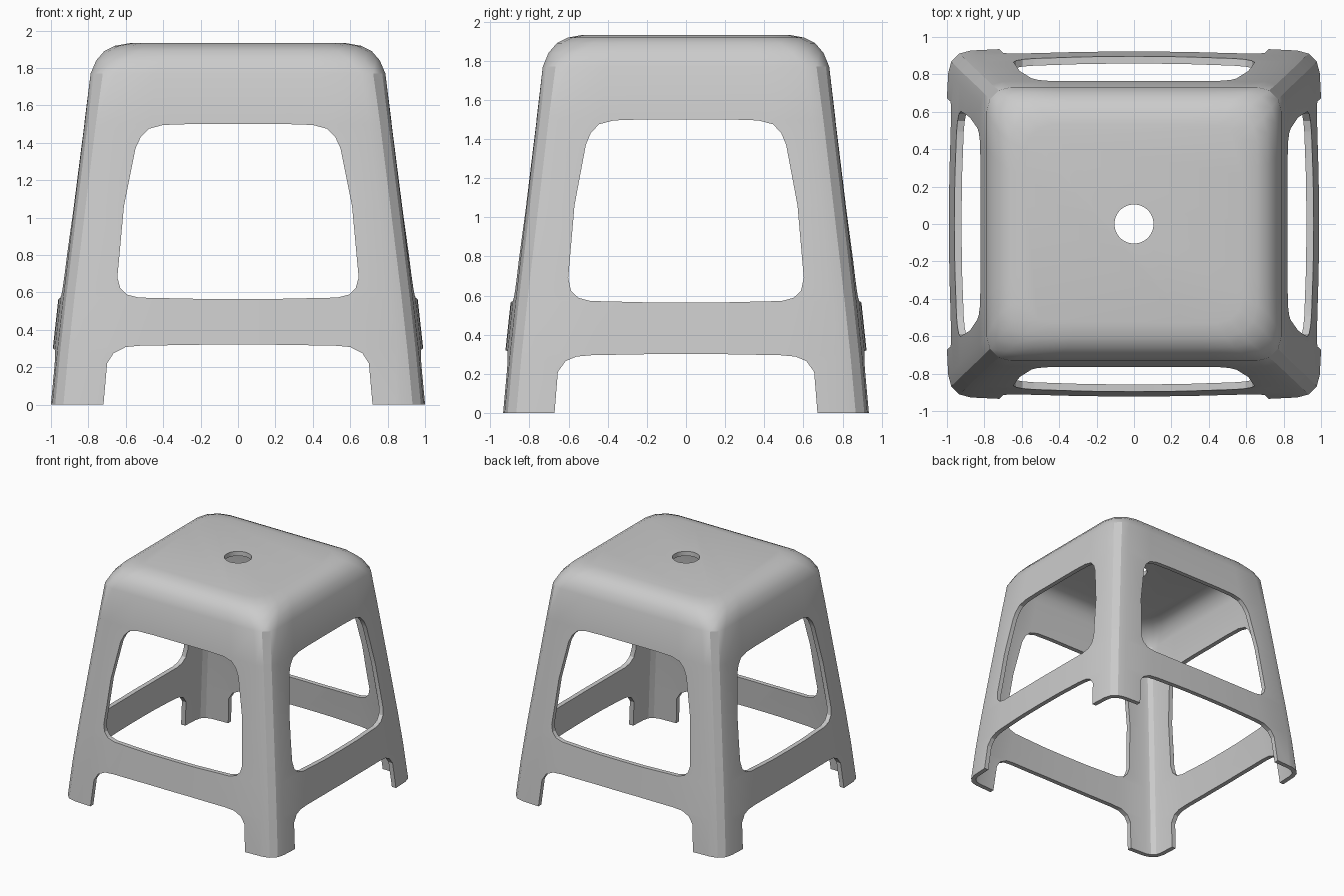
import bpy, bmesh
from math import cos, sin, pi

if "Cube" in bpy.data.objects:
    bpy.data.objects.remove(bpy.data.objects["Cube"])

# Shell rings: z, half width x, half width y, corner radius, outward bow of each side
RINGS = [(-0.05, 0.998, 0.932, 0.12, 0.025), (0.30, 0.965, 0.900, 0.12, 0.025),
         (0.57, 0.935, 0.871, 0.12, 0.025), (1.05, 0.876, 0.815, 0.12, 0.010),
         (1.50, 0.820, 0.762, 0.12, 0.002), (1.77, 0.788, 0.732, 0.13, 0.0),
         (1.84, 0.758, 0.703, 0.16, 0.0), (1.89, 0.715, 0.660, 0.18, 0.0),
         (1.918, 0.660, 0.605, 0.17, 0.0), (1.932, 0.580, 0.530, 0.14, 0.0)]
SIDE, ARC = 6, 3


def ring_points(z, hx, hy, r, bow):
    pts = []
    for k in range(4):
        # local frame: u runs along the side, w points outward
        a, b = (hx, hy) if k % 2 == 0 else (hy, hx)
        local = []
        for i in range(SIDE + 1):
            t = -1 + 2 * i / SIDE
            local.append((t * (a - r), b + bow * (1 - t * t)))
        for i in range(1, ARC):
            q = pi / 2 * i / ARC
            local.append((a - r + r * sin(q), b - r + r * cos(q)))
        for u, w in local:
            pts.append([(u, -w, z), (w, u, z), (-u, w, z), (-w, -u, z)][k])
    return pts


def make_object(name, bm):
    bmesh.ops.recalc_face_normals(bm, faces=bm.faces)
    me = bpy.data.meshes.new(name)
    bm.to_mesh(me)
    bm.free()
    ob = bpy.data.objects.new(name, me)
    bpy.context.collection.objects.link(ob)
    return ob


def apply_modifier(ob, mod):
    bpy.context.view_layer.objects.active = ob
    bpy.ops.object.modifier_apply(modifier=mod.name)


def prism(name, half, along_x):
    # mirrored half profile (horizontal, z) extruded right through the stool
    prof = half + [(-u, z) for u, z in reversed(half)]
    bm = bmesh.new()
    place = (lambda u, d, z: (d, u, z)) if along_x else (lambda u, d, z: (u, d, z))
    f = bm.faces.new([bm.verts.new(place(u, -1.5, z)) for u, z in prof])
    out = bmesh.ops.extrude_face_region(bm, geom=[f])
    vs = [g for g in out["geom"] if isinstance(g, bmesh.types.BMVert)]
    bmesh.ops.translate(bm, verts=vs, vec=place(0, 3, 0))
    return make_object(name, bm)


# Moulded shell: seat, apron and legs in one lofted skin
bm = bmesh.new()
rings = [[bm.verts.new(p) for p in ring_points(*r)] for r in RINGS]
for lo, hi in zip(rings, rings[1:]):
    n = len(lo)
    for i in range(n):
        bm.faces.new((lo[i], lo[(i + 1) % n], hi[(i + 1) % n], hi[i]))
top = bm.faces.new(rings[-1])
top.normal_update()
stool = make_object("stool_shell", bm)
# make sure the skin faces outward so the wall grows inward
if stool.data.polygons[-1].normal.z < 0:
    stool.data.flip_normals()
wall = stool.modifiers.new("wall", 'SOLIDIFY')
wall.thickness, wall.offset, wall.use_even_offset = 0.038, -1, True
apply_modifier(stool, wall)

# Openings: windows above the rails and arches between the feet
front_window = [(0.20, 0.565), (0.53, 0.572), (0.595, 0.588), (0.63, 0.625), (0.645, 0.68),
                (0.61, 1.06), (0.548, 1.37), (0.52, 1.43), (0.475, 1.475), (0.40, 1.495), (0.25, 1.50)]
side_window = [(0.20, 0.565), (0.49, 0.572), (0.55, 0.588), (0.588, 0.625), (0.602, 0.69),
               (0.57, 1.06), (0.512, 1.37), (0.487, 1.43), (0.445, 1.475), (0.37, 1.495), (0.22, 1.50)]
front_arch = [(0.728, -0.1), (0.70, 0.22), (0.665, 0.275), (0.60, 0.308), (0.52, 0.315), (0.2, 0.32)]
side_arch = [(0.68, -0.1), (0.655, 0.21), (0.615, 0.265), (0.56, 0.288), (0.48, 0.295), (0.2, 0.30)]
cutters = [prism("window_cutter_front", front_window, False),
           prism("window_cutter_side", side_window, True),
           prism("arch_cutter_front", front_arch, False),
           prism("arch_cutter_side", side_arch, True),
           prism("floor_cutter", [(1.5, -0.3), (1.5, 0.0)], False)]

# Round hole in the seat
bm = bmesh.new()
bmesh.ops.create_cone(bm, cap_ends=True, segments=24, radius1=0.105, radius2=0.105, depth=0.6)
bmesh.ops.translate(bm, verts=bm.verts, vec=(0, 0, 1.9))
cutters.append(make_object("seat_hole_cutter", bm))

for c in cutters:
    c.hide_render = True
    m = stool.modifiers.new("cut", 'BOOLEAN')
    m.operation, m.solver, m.object = 'DIFFERENCE', 'EXACT', c
    apply_modifier(stool, m)
for c in cutters:
    bpy.data.objects.remove(c)

# Soft moulded shading with crisp cut edges
bpy.ops.object.select_all(action='DESELECT')
stool.select_set(True)
bpy.context.view_layer.objects.active = stool
bpy.ops.object.shade_smooth_by_angle(angle=0.45)
